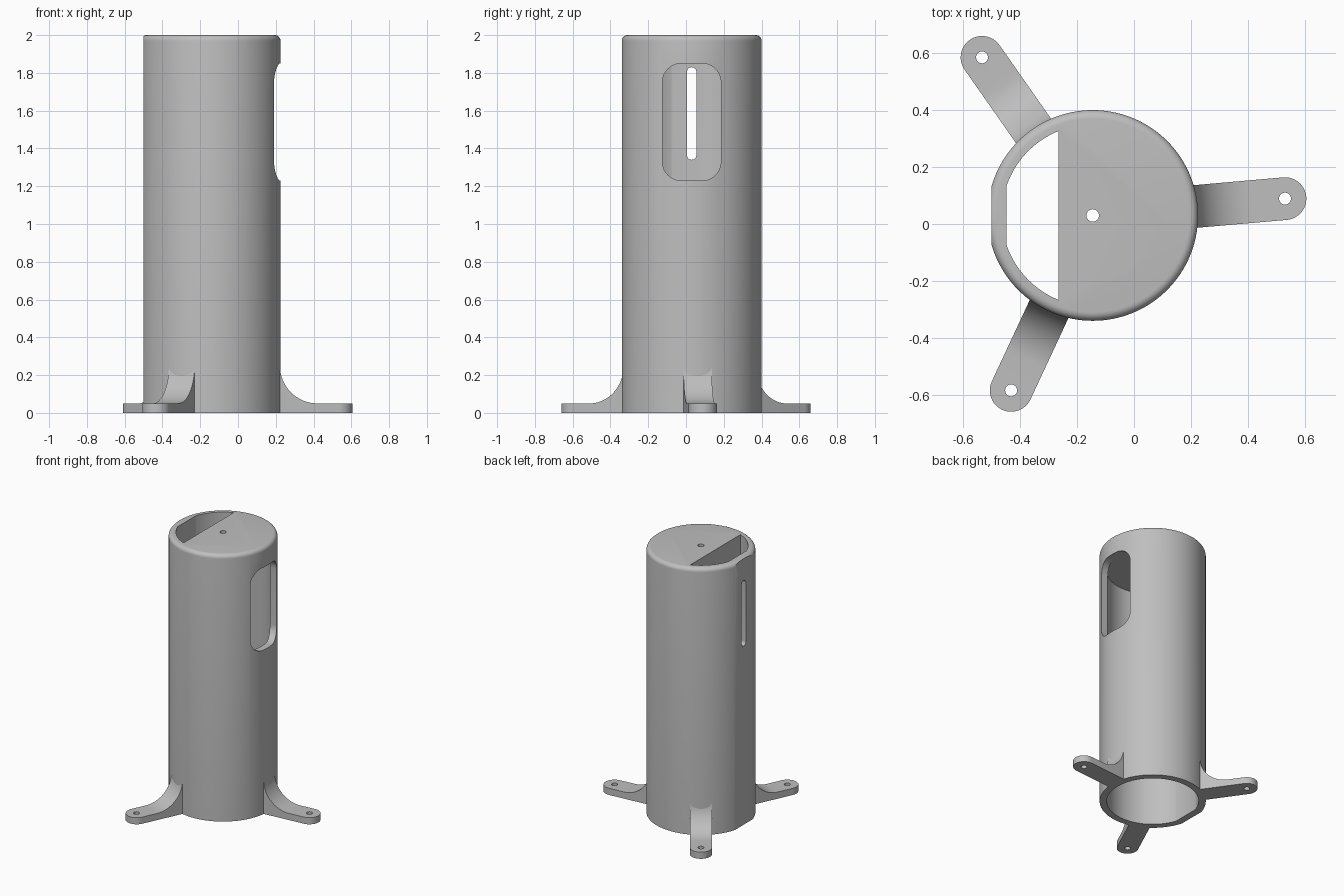
import bpy, bmesh
from math import sin, cos, pi, radians
from mathutils import Matrix, Vector

cube = bpy.data.objects.get("Cube")
if cube:
    bpy.data.objects.remove(cube, do_unlink=True)

CENTRE = Vector((-0.145, 0.03, 0))
R_OUT, R_IN = 0.37, 0.32

grey = bpy.data.materials.new("light grey plastic")
grey.use_nodes = True
GREY = (0.52, 0.52, 0.52, 1)
grey.diffuse_color = GREY
grey.node_tree.nodes["Principled BSDF"].inputs["Base Color"].default_value = GREY


def make(name, bm):
    bmesh.ops.recalc_face_normals(bm, faces=bm.faces)
    me = bpy.data.meshes.new(name)
    bm.to_mesh(me)
    bm.free()
    me.materials.append(grey)
    ob = bpy.data.objects.new(name, me)
    bpy.context.collection.objects.link(ob)
    return ob


def prism(name, outline, axis, lo, hi):
    """Extrude a 2D outline along one axis from lo to hi."""
    place = {"x": lambda u, v, w: (w, u, v),
             "y": lambda u, v, w: (u, w, v),
             "z": lambda u, v, w: (u, v, w)}[axis]
    bm = bmesh.new()
    ends = [[bm.verts.new(place(u, v, w)) for u, v in outline] for w in (lo, hi)]
    for ring in ends:
        bm.faces.new(ring)
    n = len(outline)
    for i in range(n):
        j = (i + 1) % n
        bm.faces.new((ends[0][i], ends[0][j], ends[1][j], ends[1][i]))
    return make(name, bm)


def arc(cu, cv, r, start, end, steps):
    angles = [radians(start + (end - start) * i / steps) for i in range(steps + 1)]
    return [(cu + r * cos(a), cv + r * sin(a)) for a in angles]


def rounded_rect(w, h, r, cv):
    pts = []
    for k, (su, sv) in enumerate(((1, 1), (-1, 1), (-1, -1), (1, -1))):
        pts += arc(su * (w / 2 - r), cv + sv * (h / 2 - r), r, 90 * k, 90 * k + 90, 10)
    # drop the doubled points of a fully round end
    return [p for i, p in enumerate(pts)
            if (Vector(p) - Vector(pts[i - 1])).length > 1e-5]


def flat_cylinder(name, r, z0, z1, flat_x, max_x=None, fillet=0):
    """Cylinder with a flat on its -x side, optionally clipped on +x."""
    bm = bmesh.new()
    bmesh.ops.create_cone(bm, cap_ends=True, segments=128, radius1=r, radius2=r,
                          depth=z1 - z0,
                          matrix=Matrix.Translation((0, 0, (z0 + z1) / 2)))
    if fillet:
        rim = [e for e in bm.edges if all(v.co.z > z1 - 1e-4 for v in e.verts)]
        bmesh.ops.bevel(bm, geom=rim, offset=fillet, segments=6, profile=0.5,
                        affect="EDGES")
    planes = [(flat_x, -1)] + ([(max_x, 1)] if max_x is not None else [])
    for x, side in planes:
        bmesh.ops.bisect_plane(bm, geom=bm.verts[:] + bm.edges[:] + bm.faces[:],
                               plane_co=(x, 0, 0), plane_no=(side, 0, 0),
                               clear_outer=True)
        bmesh.ops.holes_fill(bm, edges=[e for e in bm.edges if e.is_boundary])
    return make(name, bm)


def boolean(ob, tool, operation="DIFFERENCE"):
    tool.hide_render = True
    mod = ob.modifiers.new("cut", "BOOLEAN")
    mod.operation, mod.solver, mod.object = operation, "EXACT", tool
    bpy.context.view_layer.objects.active = ob
    bpy.ops.object.modifier_apply(modifier=mod.name)
    bpy.data.objects.remove(tool, do_unlink=True)


def finish(ob, turn=0):
    ob.location = CENTRE
    ob.rotation_euler.z = turn
    bpy.ops.object.select_all(action="DESELECT")
    ob.select_set(True)
    bpy.context.view_layer.objects.active = ob
    bpy.ops.object.shade_smooth_by_angle(angle=radians(25))


# Tube body with a rounded rim and a flat on one side
tube = flat_cylinder("tube_body", R_OUT, 0, 2, -0.355, fillet=0.03)
# Bore from below, leaving a thick half lid
boolean(tube, flat_cylinder("bore", R_IN, -0.1, 1.85, -0.302))
# Segment opening beside the half lid
boolean(tube, flat_cylinder("top_opening", R_IN, 1.7, 2.1, -0.302, max_x=-0.12))
# Small hole in the lid
boolean(tube, prism("lid_hole", arc(0, 0, 0.022, 0, 345, 23), "z", 1.7, 2.1))
# Large side window and narrow slot in the flat
boolean(tube, prism("window", rounded_rect(0.31, 0.62, 0.1, 1.54), "x", 0.1, 0.6))
boolean(tube, prism("slot", rounded_rect(0.05, 0.49, 0.025, 1.585), "x", -0.5, -0.2))
finish(tube)

# Three feet with a curved brace, round tip and screw hole
HALF, HOLE_R, THICK = 0.075, 0.678, 0.05
for k, name in enumerate(("left_foot", "back_foot", "front_foot")):
    side = [(0.34, 0), (0.8, 0), (0.8, THICK)]
    side += arc(0.562, 0.25, 0.2, 270, 180, 16) + [(0.34, 0.25)]
    foot = prism(name, side, "y", -0.1, 0.1)
    plan = [(0.3, -HALF)] + arc(HOLE_R, 0, HALF, -90, 90, 24) + [(0.3, HALF)]
    boolean(foot, prism("foot_plan", plan, "z", -0.1, 0.4), "INTERSECT")
    boolean(foot, prism("screw_hole", arc(HOLE_R, 0, 0.021, 0, 345, 23), "z", -0.1, 0.2))
    finish(foot, radians(5 + 120 * k))
